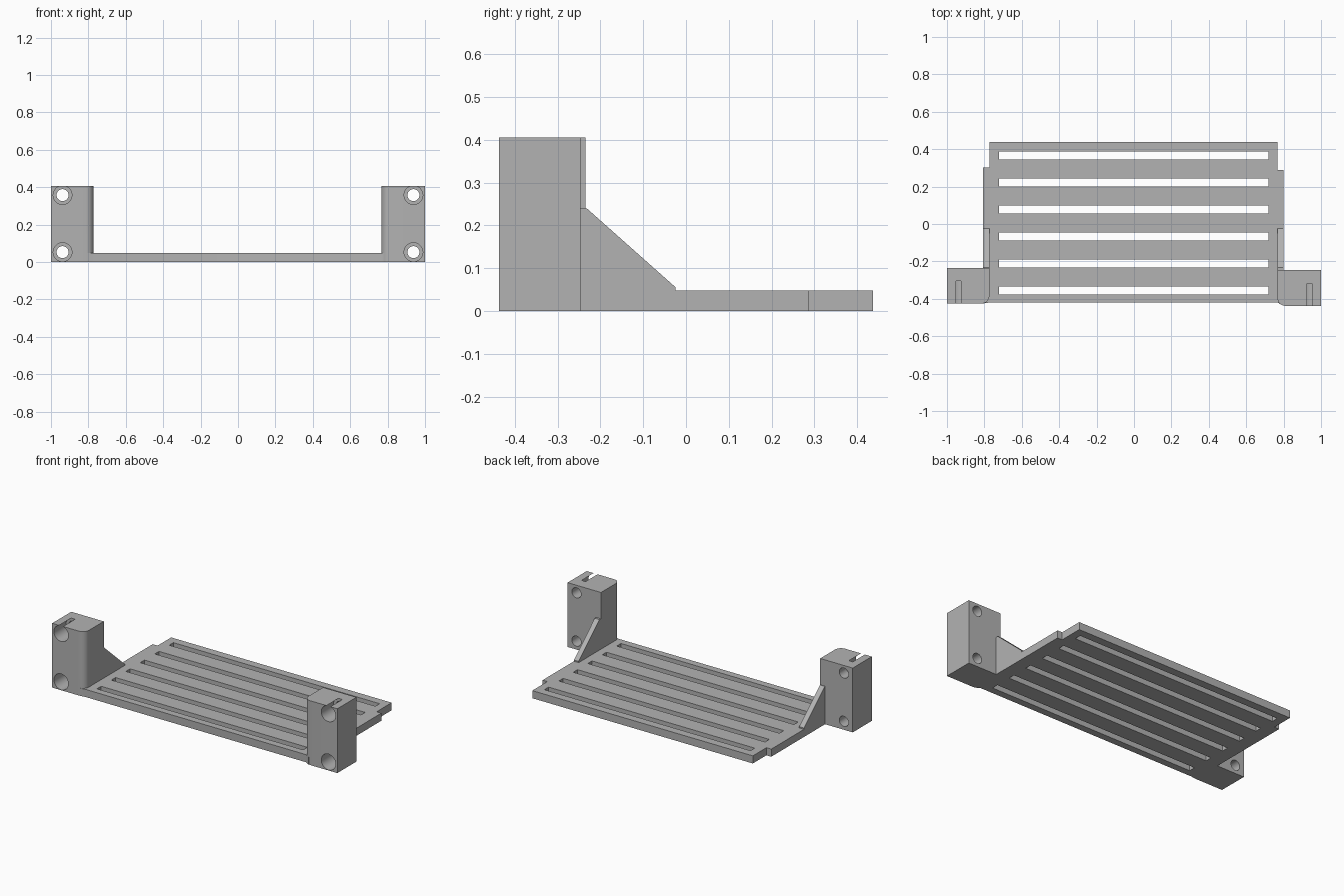
import bpy, bmesh, math
from mathutils import Vector

cube = bpy.data.objects.get("Cube")
if cube:
    bpy.data.objects.remove(cube, do_unlink=True)

grey = bpy.data.materials.new("plain grey")
grey.use_nodes = True
grey.diffuse_color = (0.45, 0.45, 0.45, 1)
grey.node_tree.nodes["Principled BSDF"].inputs["Base Color"].default_value = (0.45, 0.45, 0.45, 1)

PLATE = 0.048    # plate thickness
TOP = 0.406      # post height


def prism(name, points, offset):
    """Extrude a closed 3D outline along an offset."""
    bm = bmesh.new()
    face = bm.faces.new([bm.verts.new(p) for p in points])
    ext = bmesh.ops.extrude_face_region(bm, geom=[face])["geom"]
    moved = [v for v in ext if isinstance(v, bmesh.types.BMVert)]
    bmesh.ops.translate(bm, verts=moved, vec=Vector(offset))
    bmesh.ops.recalc_face_normals(bm, faces=bm.faces)
    mesh = bpy.data.meshes.new(name)
    bm.to_mesh(mesh)
    bm.free()
    mesh.materials.append(grey)
    obj = bpy.data.objects.new(name, mesh)
    bpy.context.collection.objects.link(obj)
    return obj


def box(name, x0, x1, y0, y1, z0, z1):
    return prism(name, [(x0, y0, z0), (x1, y0, z0), (x1, y1, z0), (x0, y1, z0)], (0, 0, z1 - z0))


def cylinder(name, x, z, radius, y0, y1):
    ring = [i * math.tau / 48 for i in range(48)]
    return prism(name, [(x + radius * math.cos(a), y0, z + radius * math.sin(a)) for a in ring],
                 (0, y1 - y0, 0))


def combine(target, tool, operation):
    """Apply one boolean and drop the tool."""
    tool.hide_render = True
    mod = target.modifiers.new(operation, "BOOLEAN")
    mod.operation = operation
    mod.solver = "EXACT"
    mod.object = tool
    bpy.ops.object.select_all(action="DESELECT")
    bpy.context.view_layer.objects.active = target
    target.select_set(True)
    bpy.ops.object.modifier_apply(modifier=mod.name)
    bpy.data.objects.remove(tool, do_unlink=True)


# Plate outline with stepped side edges
outline = [(-0.807, -0.425), (-0.773, -0.42), (0.767, -0.42), (0.80, -0.4375),
           (0.80, 0.288), (0.767, 0.288), (0.767, 0.4375), (-0.773, 0.4375),
           (-0.773, 0.302), (-0.807, 0.302)]
shelf = prism("slotted_shelf", [(x, y, 0) for x, y in outline], (0, 0, PLATE))

# Per side: direction, inner edge, plate edge, front and back of the post
sides = [(-1, 0.773, 0.807, -0.425, -0.235), (1, 0.767, 0.80, -0.4375, -0.247)]
holes = []
for s, inner, edge, front, back in sides:
    side = "left" if s > 0 else "right"
    # Post with a rounded inner front corner
    r = 0.042
    arc = [(inner + r - r * math.cos(a), front + r - r * math.sin(a))
           for a in (i * math.pi / 16 for i in range(9))]
    profile = [(inner, back)] + arc + [(1, front), (1, back)]
    post = prism(side + "_post", [(s * x, y, 0) for x, y in profile], (0, 0, TOP))
    combine(shelf, post, "UNION")
    # Sloped gusset between post and plate
    slope = [(back - 0.02, 0.01), (back - 0.02, 0.24), (-0.232, 0.24),
             (-0.025, 0.056), (-0.025, 0.01)]
    gusset = prism(side + "_gusset", [(s * inner, y, z) for y, z in slope],
                   (s * (edge - inner), 0, 0))
    combine(shelf, gusset, "UNION")
    holes += [(s * 0.938, z, front) for z in (0.053, 0.358)]

# Counterbored screw holes
for x, z, front in holes:
    combine(shelf, cylinder("screw_hole", x, z, 0.032, -0.6, 0), "DIFFERENCE")
    combine(shelf, cylinder("screw_head_recess", x, z, 0.05, -0.6, front + 0.12), "DIFFERENCE")

# Row of ventilation slots
for i in range(6):
    y = 0.366 - i * 0.1442
    combine(shelf, box("slot", -0.722, 0.718, y - 0.021, y + 0.021, -0.1, 0.1), "DIFFERENCE")

bpy.ops.object.select_all(action="DESELECT")
shelf.select_set(True)
bpy.context.view_layer.objects.active = shelf
bpy.ops.object.shade_smooth_by_angle(angle=math.radians(30))
